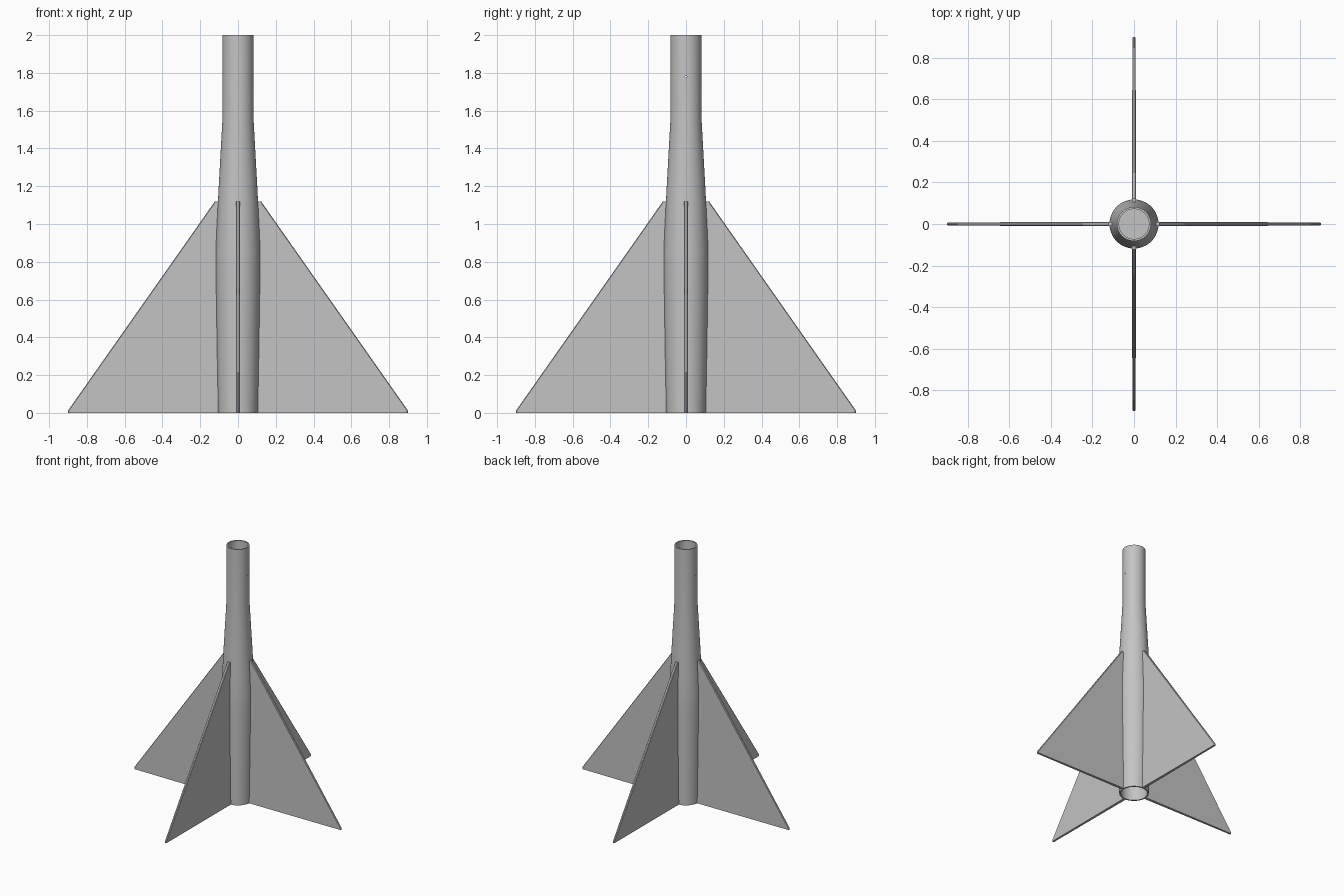
import bpy, bmesh, math
from mathutils import Matrix

cube = bpy.data.objects.get("Cube")
if cube:
    bpy.data.objects.remove(cube, do_unlink=True)

grey = bpy.data.materials.new("plain_grey")
grey.use_nodes = True
grey.diffuse_color = (0.55, 0.55, 0.55, 1)
grey.node_tree.nodes["Principled BSDF"].inputs["Base Color"].default_value = (0.55, 0.55, 0.55, 1)


def add_object(name, bm):
    bmesh.ops.recalc_face_normals(bm, faces=bm.faces)
    mesh = bpy.data.meshes.new(name)
    bm.to_mesh(mesh)
    bm.free()
    mesh.materials.append(grey)
    obj = bpy.data.objects.new(name, mesh)
    bpy.context.collection.objects.link(obj)
    return obj


def select_only(obj):
    bpy.ops.object.select_all(action='DESELECT')
    obj.select_set(True)
    bpy.context.view_layer.objects.active = obj


# Hollow body: outer wall and inner wall as one closed profile, lathed
WALL = 0.01
outer = [(0.105, 0), (0.109, 0.2), (0.113, 0.45), (0.118, 0.78), (0.118, 0.86),
         (0.112, 1.0), (0.102, 1.2), (0.082, 1.56), (0.082, 2)]
profile = outer + [(r - WALL, z) for r, z in reversed(outer)]
bm = bmesh.new()
verts = [bm.verts.new((r, 0, z)) for r, z in profile]
edges = [bm.edges.new((verts[i - 1], verts[i])) for i in range(len(verts))]
bmesh.ops.spin(bm, geom=verts + edges, cent=(0, 0, 0), axis=(0, 0, 1),
               angle=math.tau, steps=64)
bmesh.ops.remove_doubles(bm, verts=bm.verts, dist=0.0001)
body = add_object("body_tube", bm)

# Pin hole across the upper tube
bm = bmesh.new()
bmesh.ops.create_cone(bm, cap_ends=True, segments=12, radius1=0.005, radius2=0.005, depth=0.3,
                      matrix=Matrix.Translation((0, 0, 1.78)) @ Matrix.Rotation(math.pi / 2, 4, 'Y'))
cutter = add_object("pin_hole_cutter", bm)
cutter.hide_render = True
hole = body.modifiers.new("pin_hole", 'BOOLEAN')
hole.operation = 'DIFFERENCE'
hole.solver = 'EXACT'
hole.object = cutter
select_only(body)
bpy.ops.object.modifier_apply(modifier=hole.name)
bpy.data.objects.remove(cutter, do_unlink=True)
bpy.ops.object.shade_smooth_by_angle(angle=math.radians(30))

# Bulkhead closing the tube inside
bm = bmesh.new()
bmesh.ops.create_cone(bm, cap_ends=True, segments=64, radius1=0.104, radius2=0.104, depth=0.02,
                      matrix=Matrix.Translation((0, 0, 1.0)))
add_object("bulkhead", bm)

# Four thin fins, with chamfered sloping edge and tip
outline = [(0.1, 0), (0.9, 0), (0.9, 0.012), (0.122, 1.12), (0.1, 1.12)]
for i, name in enumerate(("left_fin", "back_fin", "right_fin", "front_fin")):
    bm = bmesh.new()
    sides = []
    for s in (-1, 1):
        sides.append([bm.verts.new((x, s * (0.011 - 0.004 * x), z)) for x, z in outline])
        bm.faces.new(sides[-1])
    for a in range(len(outline)):
        b = (a + 1) % len(outline)
        bm.faces.new((sides[0][a], sides[0][b], sides[1][b], sides[1][a]))
    rim = [bm.edges.get((side[a], side[a + 1])) for side in sides for a in (1, 2)]
    bmesh.ops.bevel(bm, geom=rim, offset=0.004, segments=1, affect='EDGES')
    bm.transform(Matrix.Rotation(i * math.pi / 2, 4, 'Z'))
    add_object(name, bm)
